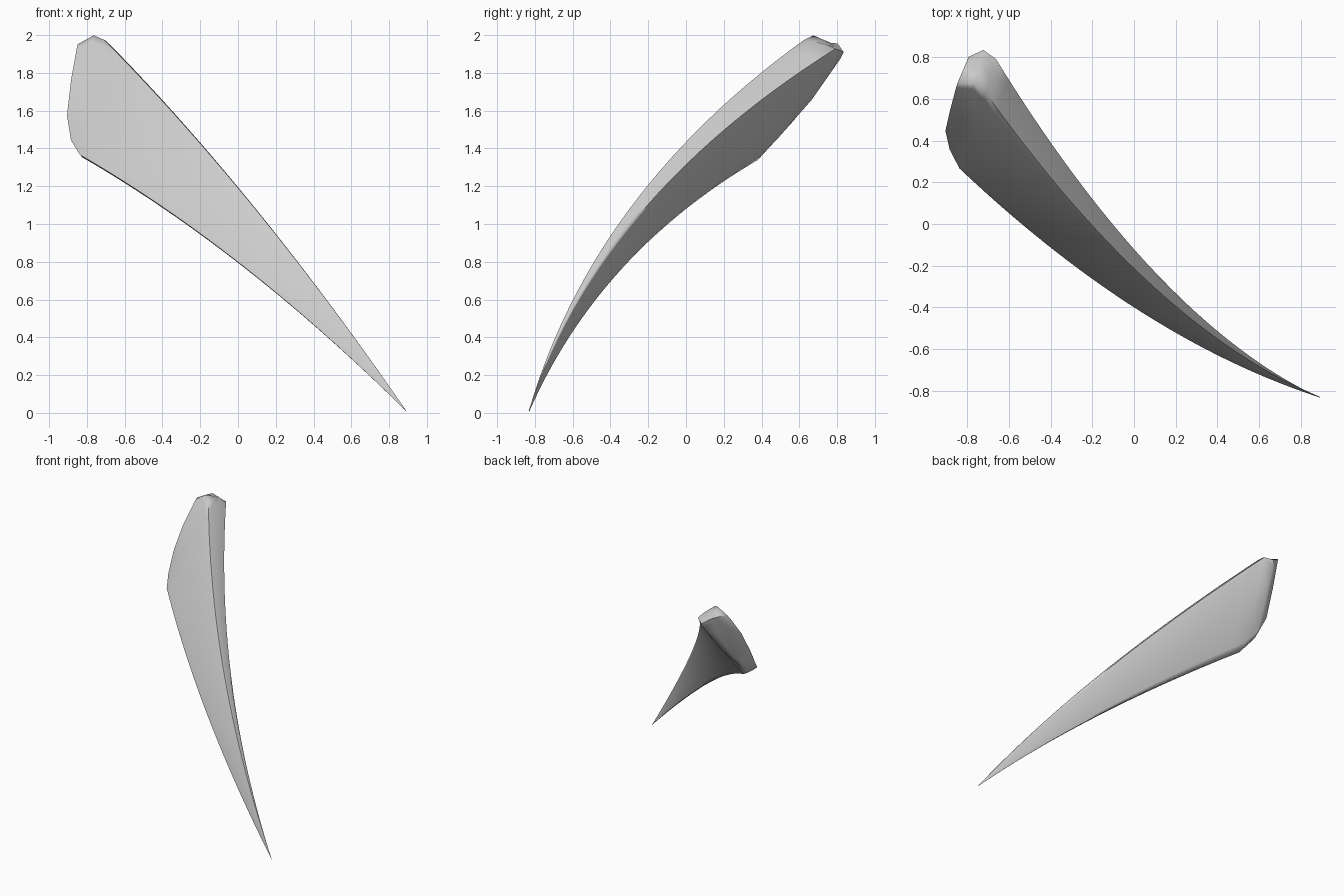
import bpy, bmesh
from mathutils import Vector

if "Cube" in bpy.data.objects:
    bpy.data.objects.remove(bpy.data.objects["Cube"])

# Each long edge of the blade is a parabola: y and z as functions of x
UPPER_Z = (1.195, -1.207, -.137)
LOWER_Z = (.795, -.776, -.120)
EDGES = [  # y coefficients, z coefficients, x at the butt end
    ((-.215, -.964, .305), UPPER_Z, -.71),   # front upper
    ((-.115, -1.142, .377), UPPER_Z, -.66),  # back upper
    ((-.305, -.737, .167), LOWER_Z, -.79),   # back lower
    ((-.405, -.639, .179), LOWER_Z, -.84),   # front lower
]
# Rounded butt rings
CAP = [
    [(-.765, .67, 2.007), (-.72, .845, 1.91), (-.85, .46, 1.42), (-.887, .35, 1.44)],
    [(-.85, .67, 1.955), (-.79, .81, 1.96), (-.865, .575, 1.545), (-.907, .44, 1.57)],
]
TIP_X = .892
STEPS = 28


def poly(c, x):
    return c[0] + c[1] * x + c[2] * x * x


def rounded(corners, bulge):
    """Round a four-cornered section and bulge its two long sides slightly."""
    centre = sum(corners, Vector()) / 4
    pts = []
    for i, c in enumerate(corners):
        before, after = corners[i - 1], corners[(i + 1) % 4]
        fb, fa = (.07, .3) if i in (0, 2) else (.3, .07)
        a, b = c.lerp(before, fb), c.lerp(after, fa)
        pts += [a, c.lerp((a + b) / 2, .25), b]
        if i in (1, 3):
            mid = (c + after) / 2
            pts.append(mid + (mid - centre) * bulge)
    return pts


# Curved tapering blade
rings = []
for k in range(STEPS + 1):
    corners = []
    for cy, cz, x_end in EDGES:
        x = TIP_X + (x_end - TIP_X) * k / STEPS
        corners.append(Vector((x, poly(cy, x), poly(cz, x))))
    rings.append(rounded(corners, .06))
rings += [rounded([Vector(p) for p in s], .2) for s in CAP]

bm = bmesh.new()
loops = [[bm.verts.new(p) for p in r] for r in rings]
for a, b in zip(loops, loops[1:]):
    for j in range(len(a)):
        k = (j + 1) % len(a)
        bm.faces.new((a[j], a[k], b[k], b[j]))
bm.faces.new(loops[0])
bm.faces.new(loops[-1])
bmesh.ops.recalc_face_normals(bm, faces=bm.faces)

mesh = bpy.data.meshes.new("curved_spike")
bm.to_mesh(mesh)
bm.free()
obj = bpy.data.objects.new("curved_spike", mesh)
bpy.context.collection.objects.link(obj)
bpy.context.view_layer.objects.active = obj
obj.select_set(True)
bpy.ops.object.shade_smooth_by_angle(angle=1.2)
